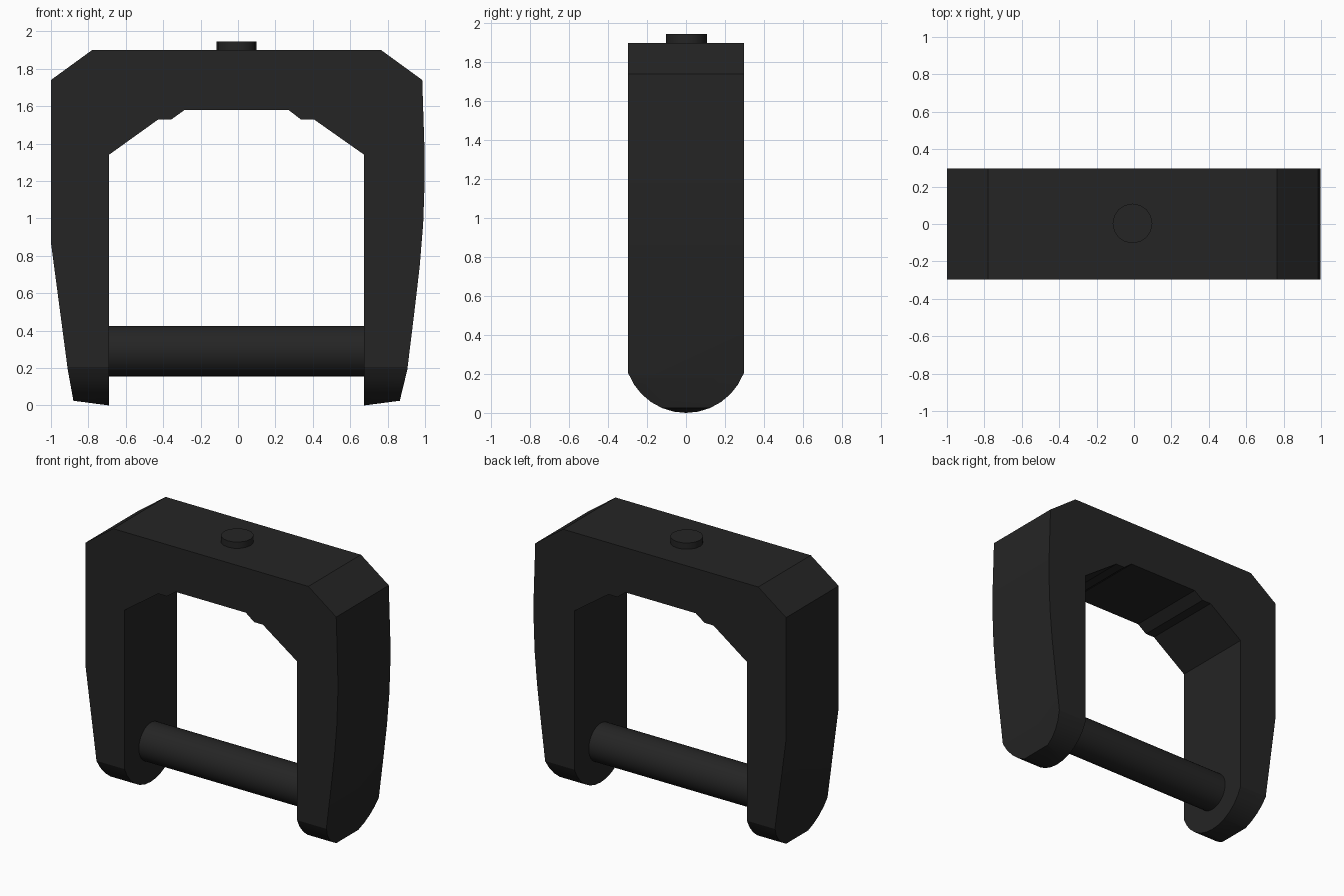
import bpy, bmesh, math
from mathutils import Vector, Matrix

cube = bpy.data.objects.get("Cube")
if cube:
    bpy.data.objects.remove(cube, do_unlink=True)

black = bpy.data.materials.new("matte black")
black.use_nodes = True
colour = (0.018, 0.018, 0.018, 1)
black.diffuse_color = colour
black.node_tree.nodes["Principled BSDF"].inputs["Base Color"].default_value = colour


def add_object(name, bm):
    bmesh.ops.recalc_face_normals(bm, faces=bm.faces)
    mesh = bpy.data.meshes.new(name)
    bm.to_mesh(mesh)
    bm.free()
    mesh.materials.append(black)
    obj = bpy.data.objects.new(name, mesh)
    bpy.context.collection.objects.link(obj)
    return obj


def prism(name, points, sweep):
    """Extrude a closed profile, centred, along the sweep vector."""
    bm = bmesh.new()
    half = Vector(sweep) / 2
    face = bm.faces.new([bm.verts.new(Vector(p) - half) for p in points])
    result = bmesh.ops.extrude_face_region(bm, geom=[face])
    verts = [v for v in result["geom"] if isinstance(v, bmesh.types.BMVert)]
    bmesh.ops.translate(bm, verts=verts, vec=half * 2)
    return add_object(name, bm)


def cylinder(name, radius, length, sides, centre, axis):
    bm = bmesh.new()
    turn = Vector((0, 0, 1)).rotation_difference(Vector(axis)).to_matrix().to_4x4()
    bmesh.ops.create_cone(bm, cap_ends=True, segments=sides, radius1=radius,
                          radius2=radius, depth=length,
                          matrix=Matrix.Translation(centre) @ turn)
    return add_object(name, bm)


def smooth(obj, degrees):
    bpy.ops.object.select_all(action="DESELECT")
    obj.select_set(True)
    bpy.context.view_layer.objects.active = obj
    bpy.ops.object.shade_smooth_by_angle(angle=math.radians(degrees))


# Shackle frame: front outline, outer right leg is straight, outer left leg bows
outline = [
    (-0.69, 0), (-0.88, 0.025), (-0.91, 0.19), (-1, 0.87), (-1, 1.74),
    (-0.78, 1.9), (0.765, 1.9), (0.985, 1.74), (0.997, 1.37), (0.998, 1.2),
    (0.99, 0.97), (0.971, 0.74), (0.943, 0.5), (0.905, 0.19), (0.865, 0.025),
    (0.675, 0), (0.675, 1.34), (0.405, 1.53), (0.335, 1.53), (0.27, 1.58),
    (-0.285, 1.58), (-0.355, 1.53), (-0.425, 1.53), (-0.69, 1.34),
]
half_depth = 0.297
frame = prism("shackle_frame", [(x, 0, z) for x, z in outline], (0, 2 * half_depth, 0))

# Rounded leg ends: keep only what lies inside the side outline
radius, steps = 0.318, 12
reach = math.asin(half_depth / radius)
side = [(half_depth + 0.0, 2.1), (-half_depth, 2.1)]
for i in range(steps + 1):
    a = reach * (2 * i / steps - 1)
    side.append((radius * math.sin(a), radius * (1 - math.cos(a))))
cutter = prism("leg_end_cutter", [(0, y, z) for y, z in side], (3, 0, 0))
cutter.hide_render = True
trim = frame.modifiers.new("round leg ends", "BOOLEAN")
trim.operation = "INTERSECT"
trim.solver = "EXACT"
trim.object = cutter
bpy.context.view_layer.objects.active = frame
bpy.ops.object.modifier_apply(modifier=trim.name)
bpy.data.objects.remove(cutter, do_unlink=True)
smooth(frame, 20)

# Cross pin between the legs
pin = cylinder("cross_pin", 0.135, 1.44, 32, (-0.008, 0, 0.29), (1, 0, 0))
smooth(pin, 30)

# Low round stud on the crown
stud = cylinder("top_stud", 0.106, 0.085, 16, (-0.008, 0.003, 1.9025), (0, 0, 1))
smooth(stud, 30)
